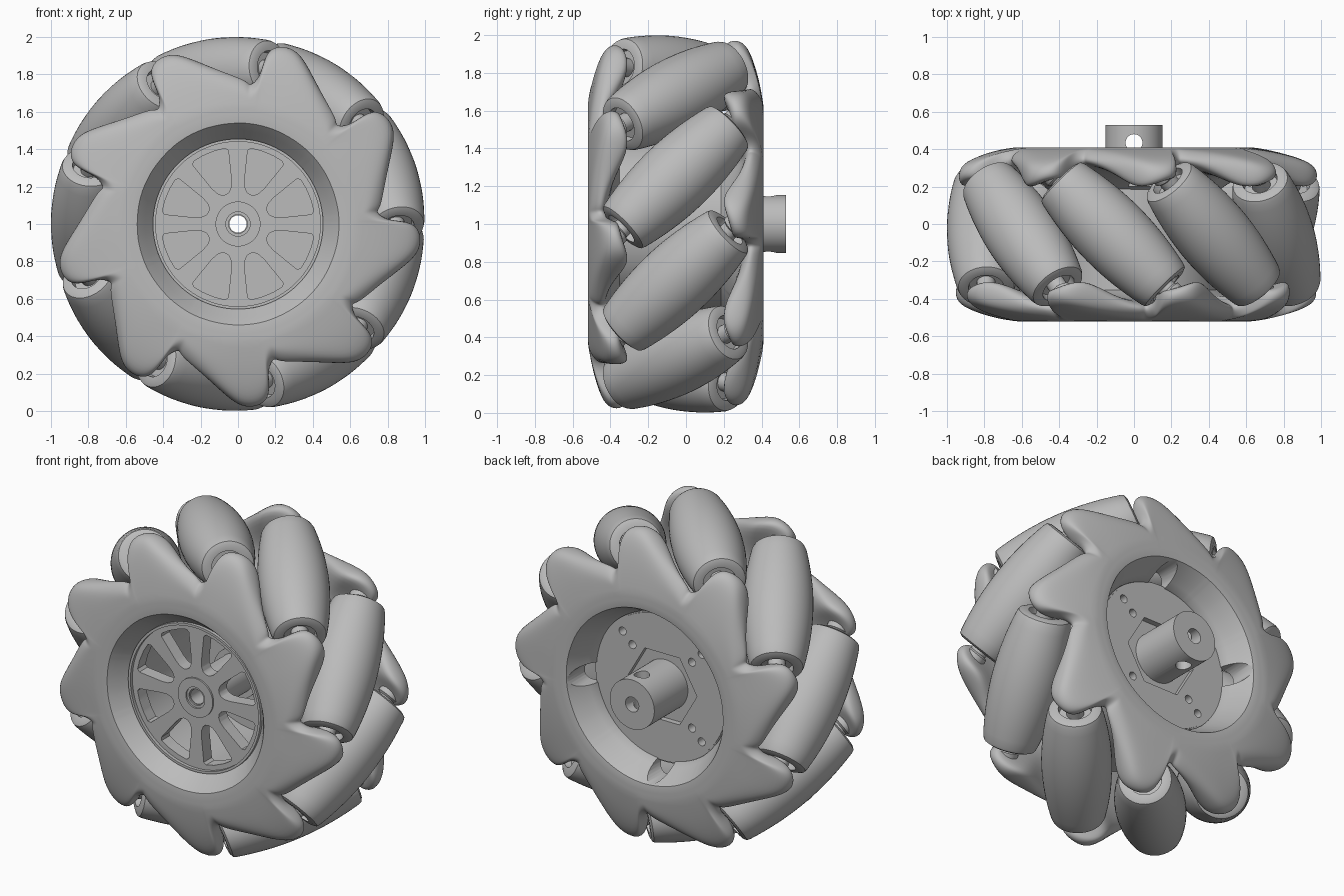
import bpy, bmesh, math
from mathutils import Matrix, Vector

cube = bpy.data.objects.get("Cube")
if cube:
    bpy.data.objects.remove(cube)

GREY = (0.5, 0.5, 0.5, 1)
mat = bpy.data.materials.new("plain grey")
mat.use_nodes = True
mat.diffuse_color = GREY
mat.node_tree.nodes["Principled BSDF"].inputs["Base Color"].default_value = GREY

COUNT = 9            # rollers and arms per side
STEP = 360 / COUNT
FIRST = 98           # angle of the first roller centre
MID_Y = -0.055       # middle plane of the wheel


def polar(r, deg, y):
    a = math.radians(deg)
    return Vector((r * math.cos(a), y, 1 + r * math.sin(a)))


def activate(obj):
    bpy.ops.object.select_all(action='DESELECT')
    obj.select_set(True)
    bpy.context.view_layer.objects.active = obj


def finish(bm, name):
    bmesh.ops.recalc_face_normals(bm, faces=bm.faces[:])
    mesh = bpy.data.meshes.new(name)
    bm.to_mesh(mesh)
    bm.free()
    mesh.materials.append(mat)
    obj = bpy.data.objects.new(name, mesh)
    bpy.context.collection.objects.link(obj)
    return obj


def smooth(obj, deg=35):
    activate(obj)
    bpy.ops.object.shade_smooth_by_angle(angle=math.radians(deg))


def loft(name, loops, creases=None):
    """Closed skin over a closed series of closed loops."""
    bm = bmesh.new()
    m = len(loops[0])
    rows = [[bm.verts.new(p) for p in loop] for loop in loops]
    for i, row in enumerate(rows):
        nxt = rows[(i + 1) % len(rows)]
        for j in range(m):
            k = (j + 1) % m
            bm.faces.new((row[j], row[k], nxt[k], nxt[j]))
    if creases:
        layer = bm.edges.layers.float.new("crease_edge")
        bm.verts.index_update()
        for e in bm.edges:
            a, b = (v.index % m for v in e.verts)
            if a == b:
                e[layer] = creases.get(a, 0)
    return finish(bm, name)


def ring(name, profile, sides=64):
    """Turn a closed (radius, y) profile about the wheel axis."""
    return loft(name, [[polar(r, 360 * i / sides, y) for r, y in profile]
                       for i in range(sides)])


def tube(name, r_in, r_out, y0, y1, sides=64):
    return ring(name, [(r_in, y0), (r_out, y0), (r_out, y1), (r_in, y1)], sides)


def prism(bm, outline, y0, y1):
    """Add a solid between two planes from (x, z) points."""
    low = [bm.verts.new((p.x, y0, p.z)) for p in outline]
    high = [bm.verts.new((p.x, y1, p.z)) for p in outline]
    bm.faces.new(low)
    bm.faces.new(high[::-1])
    n = len(low)
    for i in range(n):
        j = (i + 1) % n
        bm.faces.new((low[i], high[i], high[j], low[j]))


def circle(centre, r, sides=24):
    return [centre + polar(r, 360 * i / sides, 0) - Vector((0, 0, 1))
            for i in range(sides)]


def cut(obj, bm):
    cutter = finish(bm, "cutter")
    cutter.hide_render = True
    mod = obj.modifiers.new("cut", 'BOOLEAN')
    mod.operation = 'DIFFERENCE'
    mod.solver = 'EXACT'
    mod.object = cutter
    activate(obj)
    bpy.ops.object.modifier_apply(modifier=mod.name)
    bpy.data.objects.remove(cutter)


# Side plates with swept arms: (angle, radius, inner face y) along one arm
ARM = [(85, .74, -.42), (81.6, .79, -.40), (81, .89, -.36), (79.6, .955, -.345),
       (75.8, .985, -.33), (71, .98, -.30), (66.2, .925, -.29),
       (58.5, .84, -.37), (51, .79, -.41), (46.3, .765, -.42)]


def face_y(r):
    return -.52 + .09 * (max(r - .62, 0) / .36) ** 1.5


def side_plate(name, depth, back):
    columns = []
    for k in range(COUNT):
        for deg, r, inner in ARM:
            edge = r - .05
            mid = .63 + .5 * (edge - .63)
            section = [(.455, -.46 + depth), (.455, -.52 + depth), (.54, -.52), (.63, -.52),
                       (mid, face_y(mid)), (edge, face_y(edge)), (r, face_y(r) + .03),
                       (r, inner - .02), (edge, inner), (.62, -.41)]
            a = deg - STEP * k
            if back:   # half turn about the first roller's radius
                columns.append([polar(q, 2 * FIRST - a, 2 * MID_Y - y) for q, y in section])
            else:
                columns.append([polar(q, a, y) for q, y in section])
    obj = loft(name, columns, {0: 1, 1: 1, 2: .9, 3: .5})
    mod = obj.modifiers.new("round", 'SUBSURF')
    mod.levels = mod.render_levels = 2
    activate(obj)
    bpy.ops.object.modifier_apply(modifier=mod.name)
    return obj


front_plate = side_plate("front_plate", .11, False)
back_plate = side_plate("back_plate", .17, True)
notches = bmesh.new()
for k in range(4):
    prism(notches, circle(polar(.47, 90 * k - 4, 0), .065), .2, .5)
cut(back_plate, notches)
smooth(front_plate)
smooth(back_plate)

# Barrel rollers on slanted axles
HALF = .405
barrel = [(.8 - math.hypot(.8, t * .7071) + .2, t)
          for t in [HALF * .93 * (i / 8 - 1) for i in range(17)]]
end_r = barrel[0][0]
cap = [(end_r - .008, HALF - .01), (end_r - .03, HALF), (.095, HALF),
       (.09, HALF - .04), (.045, HALF - .04)]
roller_profile = [(r, -s) for r, s in cap[::-1]] + barrel + cap
axle_profile = [(.02, -.5), (.065, -.5), (.065, -.43), (.05, -.42),
                (.05, .42), (.065, .43), (.065, .5), (.02, .5)]
for k in range(COUNT):
    a = math.radians(FIRST + STEP * k)
    out = Vector((math.cos(a), 0, math.sin(a)))
    axis = Vector((math.sin(a), -1, -math.cos(a))).normalized()
    frame = Matrix((out, axis, out.cross(axis))).transposed().to_4x4()
    place = (Matrix.Translation(out * .8 + Vector((0, MID_Y, 1)))
             @ frame @ Matrix.Translation((0, 0, -1)))
    for name, profile, sides in (("roller", roller_profile, 48), ("axle", axle_profile, 24)):
        part = ring(f"{name}_{k + 1}", profile, sides)
        part.data.transform(place)
        smooth(part)

# Hub drum joining both plates
smooth(tube("hub_drum", .435, .462, -.40, .23, 96))
smooth(tube("front_lip", .44, .455, -.43, -.40, 96))

# Front spoked disc with eight rounded openings
spokes = tube("spoked_disc", .05, .445, -.41, -.33, 96)
openings = bmesh.new()
WEDGE = [(.17, 0), (.177, 7), (.20, 12), (.24, 14), (.395, 15), (.41, 13), (.41, 5)]
for k in range(8):
    c = 22.5 + 45 * k
    side = [polar(r, c + d, 0) for r, d in WEDGE]
    other = [polar(r, c - d, 0) for r, d in WEDGE[:0:-1]]
    prism(openings, side + other, -.5, -.2)
cut(spokes, openings)
smooth(spokes)
smooth(ring("hub_boss", [(.046, -.40), (.065, -.40), (.065, -.42), (.12, -.42),
                         (.12, 0), (.046, 0)]))

# Back disc with screw holes and a six-sided socket
back_disc = tube("back_disc", .1, .445, .18, .235, 96)
holes = bmesh.new()
prism(holes, circle(Vector((0, 0, 1)), .24, 6), .2, .3)
for k in range(4):
    for r in (.29, .385):
        prism(holes, circle(polar(r, 45 + 90 * k, 0), .025, 16), .1, .3)
cut(back_disc, holes)
smooth(back_disc)

# Drive shaft with a cross hole
shaft = tube("drive_shaft", .046, .153, -.02, .53)
cross = bmesh.new()
bmesh.ops.create_cone(cross, cap_ends=True, segments=32, radius1=.045, radius2=.045,
                      depth=1, matrix=Matrix.Translation((0, .435, 1)))
cut(shaft, cross)
smooth(shaft)
